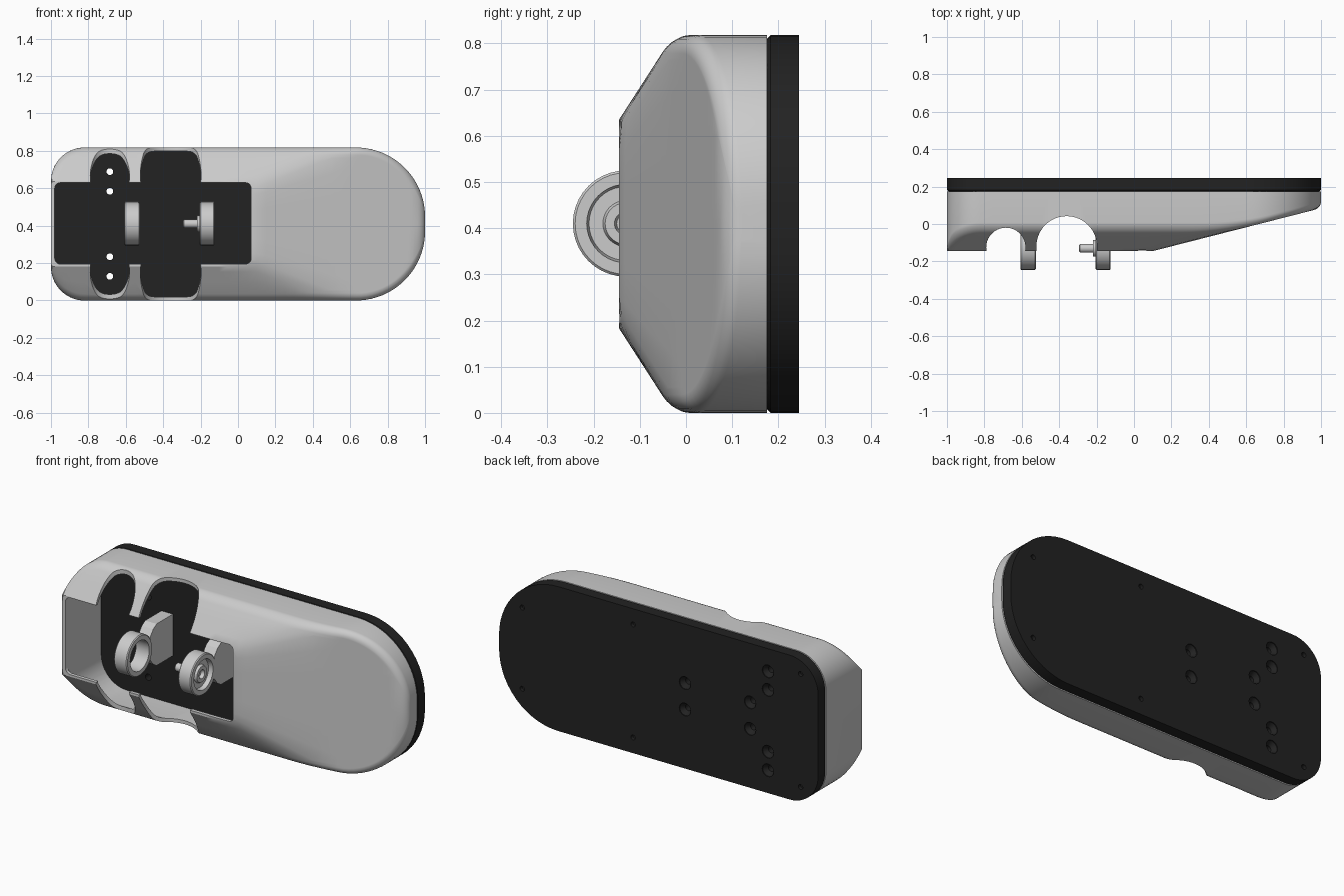
import bpy, bmesh
from math import cos, sin, pi, radians, sqrt
from mathutils import Matrix, Vector

cube = bpy.data.objects.get("Cube")
if cube:
    bpy.data.objects.remove(cube)

HALF, ZC = 0.409, 0.409          # half height and centre height
R_LEFT, R_RIGHT = 0.18, 0.37     # corner radii at the -x and +x ends
FRONT, RIM = -0.145, 0.035
AXLE = Vector((0, -0.13, 0.41))


def material(name, value):
    m = bpy.data.materials.new(name)
    m.use_nodes = True
    col = (value, value, value, 1)
    m.diffuse_color = col
    m.node_tree.nodes["Principled BSDF"].inputs["Base Color"].default_value = col
    return m


grey = material("light grey", 0.6)
black = material("black", 0.016)


def make(name, bm, mat):
    bmesh.ops.remove_doubles(bm, verts=bm.verts, dist=1e-5)
    bmesh.ops.recalc_face_normals(bm, faces=bm.faces)
    me = bpy.data.meshes.new(name)
    bm.to_mesh(me)
    bm.free()
    me.materials.append(mat)
    ob = bpy.data.objects.new(name, me)
    bpy.context.collection.objects.link(ob)
    return ob


def activate(ob):
    bpy.ops.object.select_all(action='DESELECT')
    ob.select_set(True)
    bpy.context.view_layer.objects.active = ob


def smooth(ob, angle=30):
    activate(ob)
    bpy.ops.object.shade_smooth_by_angle(angle=radians(angle))


def cut(ob, cutter):
    activate(ob)
    mod = ob.modifiers.new("cut", 'BOOLEAN')
    mod.operation, mod.solver, mod.object = 'DIFFERENCE', 'EXACT', cutter
    bpy.ops.object.modifier_apply(modifier=mod.name)
    bpy.data.objects.remove(cutter)


def prism(bm, pts, shift):
    """Extrude a closed planar outline along a vector."""
    face = bm.faces.new([bm.verts.new(p) for p in pts])
    res = bmesh.ops.extrude_face_region(bm, geom=[face])
    verts = [v for v in res["geom"] if isinstance(v, bmesh.types.BMVert)]
    bmesh.ops.translate(bm, verts=verts, vec=shift)
    return face


def lathe(bm, profile, matrix, n=40):
    """Revolve (x, radius) points about local x; ends are capped, or joined if closed."""
    rings = [[bm.verts.new(matrix @ Vector((x, r * cos(2 * pi * i / n), r * sin(2 * pi * i / n))))
              for i in range(n)] for x, r in profile]
    for a, b in zip(rings, rings[1:]):
        for i in range(n):
            j = (i + 1) % n
            bm.faces.new((a[i], a[j], b[j], b[i]))
    if profile[0] != profile[-1]:
        bm.faces.new(rings[0])
        bm.faces.new(rings[-1])


def rounded(x0, x1, z0, z1, radii, y, n=14):
    """Rounded rectangle in the xz plane; radii for the -x and +x corners."""
    pts = []
    corners = ((x1, z0, 1, -1), (x1, z1, 1, 1), (x0, z1, -1, 1), (x0, z0, -1, -1))
    for k, (x, z, sx, sz) in enumerate(corners):
        r = radii[0] if sx < 0 else radii[1]
        for i in range(n + 1):
            a = (k - 1 + i / n) * pi / 2
            pts.append((x - sx * r + r * cos(a), y, z - sz * r + r * sin(a)))
    return pts


# Cover surface: flat front, side chamfers, long slope and a rolled rim
def rim_distance(x, z, t):
    r = (R_LEFT if x < 0 else R_RIGHT) - t
    qx, qz = abs(x) - (1 - t) + r, abs(z) - (HALF - t) + r
    return r - sqrt(max(qx, 0) ** 2 + max(qz, 0) ** 2) - min(max(qx, qz), 0)


def cover_y(x, z, t):
    slope = FRONT + (x - 0.1) * 0.255
    chamfer = FRONT + (abs(z) - 0.226) * 0.645
    blend = max(0, 1 - abs(slope - chamfer) / 0.05)
    y = max(FRONT, max(slope, chamfer) + blend ** 2 * 0.0125)
    d = min(max(rim_distance(x, z, t), 0), RIM)
    lift = RIM - sqrt(max(RIM ** 2 - (RIM - d) ** 2, 0))
    return y + lift * min(1, (y - FRONT) / 0.06) + t


def cover_solid(name, t, back):
    rl, rr = R_LEFT - t, R_RIGHT - t
    stations = [(R_LEFT - 1 - rl * cos(i * pi / 24), HALF - R_LEFT + rl * sin(i * pi / 24))
                for i in range(13)]
    stations += [(-0.75 + 0.05 * k, HALF - t) for k in range(28)]
    stations += [(1 - R_RIGHT + rr * sin(i * pi / 40), HALF - R_RIGHT + rr * cos(i * pi / 40))
                 for i in range(21)]
    bm = bmesh.new()
    loops = []
    for x, w in stations:
        c = 0.226 + max(0, x - 0.1) * 0.255 / 0.645
        rim = min(RIM, w * 0.5)
        inner = w - rim
        half = [min(v, inner * (0.9 + 0.015 * i)) for i, v in
                enumerate((0, c * 0.35, c * 0.7, c - 0.03, c, c + 0.03))]
        half.append((half[-1] + inner) / 2)
        half += [w - rim * k for k in (1, 0.7, 0.45, 0.25, 0.1, 0.03, 0)]
        zs = [-z for z in reversed(half)] + half[1:]
        pts = [(-w, back)] + [(z, cover_y(x, z, t)) for z in zs] + [(w, back)]
        loops.append([bm.verts.new((x, y, ZC + z)) for z, y in pts])
    n = len(loops[0])
    for a, b in zip(loops, loops[1:]):
        for i in range(n):
            j = (i + 1) % n
            bm.faces.new((a[i], a[j], b[j], b[i]))
    bm.faces.new(loops[0])
    bm.faces.new(loops[-1])
    return make(name, bm, grey)


cover = cover_solid("cover", 0, 0.175)
cut(cover, cover_solid("cavity", 0.02, 0.3))

# Front window and the two arches across the cover
bm = bmesh.new()
prism(bm, rounded(-0.98, 0.07, 0.195, 0.63, (0.03, 0.03), -0.4, 5), (0, 0.42, 0))
cut(cover, make("window_cutter", bm, grey))
for x, y, r in ((-0.685, -0.125, 0.105), (-0.36, -0.12, 0.162)):
    bm = bmesh.new()
    to_z = Matrix.Translation((x, y, 0)) @ Matrix.Rotation(-pi / 2, 4, 'Y')
    lathe(bm, [(-0.2, r), (1.1, r)], to_z, 56)
    cut(cover, make("arch_cutter", bm, grey))
smooth(cover)

# Back plate with a small bevel on its front edge
bm = bmesh.new()
rim_face = prism(bm, rounded(-1, 1, 0, 2 * HALF, (R_LEFT, R_RIGHT), 0.175), (0, 0.07, 0))
bmesh.ops.bevel(bm, geom=list(rim_face.edges), offset=0.008, segments=1, affect='EDGES')
plate = make("back_plate", bm, black)

# Countersunk through holes and small blind holes
bm = bmesh.new()
sinks = [(-0.685, 0.28), (-0.685, 0.175), (-0.573, 0.075), (-0.165, 0.075)]
blinds = [(-0.89, 0.32), (0.16, 0.32), (0.855, 0.23)]
for side in (-1, 1):
    for spots, profile in ((sinks, [(0.1, 0.018), (0.215, 0.018), (0.24, 0.036), (0.27, 0.036)]),
                           (blinds, [(0.225, 0.014), (0.27, 0.014)])):
        for x, dz in spots:
            to_y = Matrix.Translation((x, 0, ZC + side * dz)) @ Matrix.Rotation(pi / 2, 4, 'Z')
            lathe(bm, profile, to_y, 20)
cut(plate, make("hole_cutter", bm, black))
smooth(plate)

# Open ring and capped roller on a shared axis
axle = Matrix.Translation(AXLE)
bm = bmesh.new()
lathe(bm, [(-0.608, 0.085), (-0.608, 0.11), (-0.603, 0.115), (-0.53, 0.115),
           (-0.525, 0.11), (-0.525, 0.085), (-0.608, 0.085)], axle)
smooth(make("open_ring", bm, grey))

bm = bmesh.new()
lathe(bm, [(-0.205, 0.11), (-0.2, 0.115), (-0.13, 0.115), (-0.125, 0.11), (-0.125, 0.085),
           (-0.15, 0.08), (-0.15, 0.05), (-0.135, 0.045), (-0.135, 0.025), (-0.155, 0.02)], axle)
smooth(make("roller", bm, grey))

bm = bmesh.new()
lathe(bm, [(-0.293, 0.018), (-0.288, 0.023), (-0.22, 0.023), (-0.22, 0.045), (-0.2, 0.045)], axle, 24)
smooth(make("roller_peg", bm, grey))

# Brackets holding the ring and roller to the plate
half = [(0.176, 0.118), (0.03, 0.118), (0, 0.1), (-0.03, 0.062), (-0.036, 0.03)]
outline = half + [(y, -z) for y, z in reversed(half)]
for name, x in (("ring_bracket", -0.603), ("roller_bracket", -0.2)):
    bm = bmesh.new()
    prism(bm, [(x, y, AXLE.z + z) for y, z in outline], (0.072, 0, 0))
    make(name, bm, grey)
